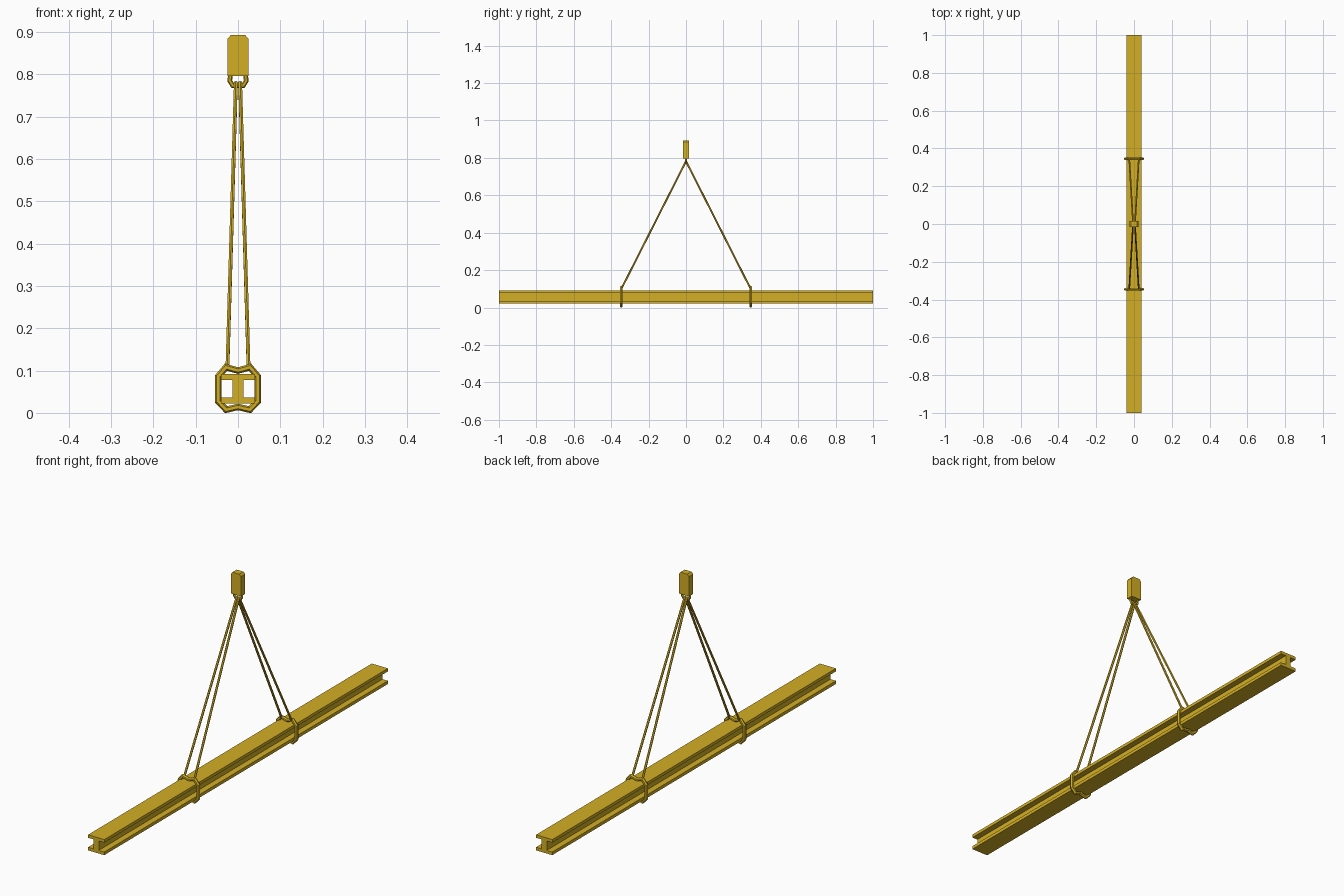
import bpy, bmesh, math
from mathutils import Vector

if "Cube" in bpy.data.objects:
    bpy.data.objects.remove(bpy.data.objects["Cube"])

yellow = bpy.data.materials.new("crane_yellow")
yellow.diffuse_color = (0.65, 0.43, 0.018, 1)
yellow.use_nodes = True
yellow.node_tree.nodes["Principled BSDF"].inputs["Base Color"].default_value = yellow.diffuse_color


def finish(name, bm):
    bmesh.ops.recalc_face_normals(bm, faces=bm.faces)
    me = bpy.data.meshes.new(name)
    bm.to_mesh(me)
    bm.free()
    me.materials.append(yellow)
    ob = bpy.data.objects.new(name, me)
    bpy.context.collection.objects.link(ob)
    return ob


def extrude_profile(name, pts, y0, y1):
    """Extrude an x/z outline along y."""
    bm = bmesh.new()
    a = [bm.verts.new((x, y0, z)) for x, z in pts]
    b = [bm.verts.new((x, y1, z)) for x, z in pts]
    n = len(pts)
    bm.faces.new(a)
    bm.faces.new(b)
    for i in range(n):
        j = (i + 1) % n
        bm.faces.new((a[i], a[j], b[j], b[i]))
    return finish(name, bm)


def loop_tube(name, path, y, r, ry, sides=6):
    """Closed mitred tube following an x/z loop at a given y."""
    bm = bmesh.new()
    n = len(path)
    P = [Vector((x, 0, z)) for x, z in path]
    rings = []
    for i in range(n):
        d0 = (P[i] - P[i - 1]).normalized()
        d1 = (P[(i + 1) % n] - P[i]).normalized()
        n0 = Vector((d0.z, 0, -d0.x))
        n1 = Vector((d1.z, 0, -d1.x))
        m = (n0 + n1).normalized()
        m = m / m.dot(n0)
        ring = []
        for k in range(sides):
            t = 2 * math.pi * (k + 0.5) / sides
            ring.append(bm.verts.new(P[i] + m * r * math.sin(t)
                                     + Vector((0, y + ry * math.cos(t), 0))))
        rings.append(ring)
    for i in range(n):
        a, b = rings[i], rings[(i + 1) % n]
        for k in range(sides):
            l = (k + 1) % sides
            bm.faces.new((a[k], a[l], b[l], b[k]))
    return finish(name, bm)


def rod(name, p, q, r, sides=6):
    p, q = Vector(p), Vector(q)
    d = q - p
    bm = bmesh.new()
    bmesh.ops.create_cone(bm, cap_ends=True, segments=sides, radius1=r,
                          radius2=r, depth=d.length)
    ob = finish(name, bm)
    ob.rotation_mode = 'QUATERNION'
    ob.rotation_quaternion = d.to_track_quat('Z', 'Y')
    ob.location = (p + q) / 2
    return ob


def mirrored(half):
    return half + [(-x, z) for x, z in reversed(half) if x != 0]


# I-beam
beam = mirrored([(0, 0.022), (0.04, 0.022), (0.04, 0.036), (0.013, 0.036),
                 (0.013, 0.078), (0.04, 0.078), (0.04, 0.0915), (0, 0.0915)])
extrude_profile("steel_beam", beam, -1, 1)

# Sling loops around the beam, with two ropes each up to the hook
band = mirrored([(0, 0.014), (0.028, 0.0075), (0.0465, 0.027),
                 (0.0465, 0.0865), (0.0285, 0.108), (0, 0.1)])
for s, side in ((-1, "front"), (1, "back")):
    loop_tube(side + "_sling_band", band, s * 0.346, 0.0075, 0.0085)
    for t, lr in ((-1, "left"), (1, "right")):
        rod(f"{side}_{lr}_rope", (t * 0.025, s * 0.343, 0.105),
            (t * 0.005, 0, 0.782), 0.005)

# Shackle under the hook block
loop_tube("shackle", mirrored([(0.012, 0.773), (0.0195, 0.785),
                               (0.0175, 0.803)]), 0, 0.0055, 0.005)

# Hook block with clipped top corners
extrude_profile("hook_block", mirrored([(0.025, 0.796), (0.025, 0.884),
                                        (0.017, 0.893)]), -0.015, 0.015)
